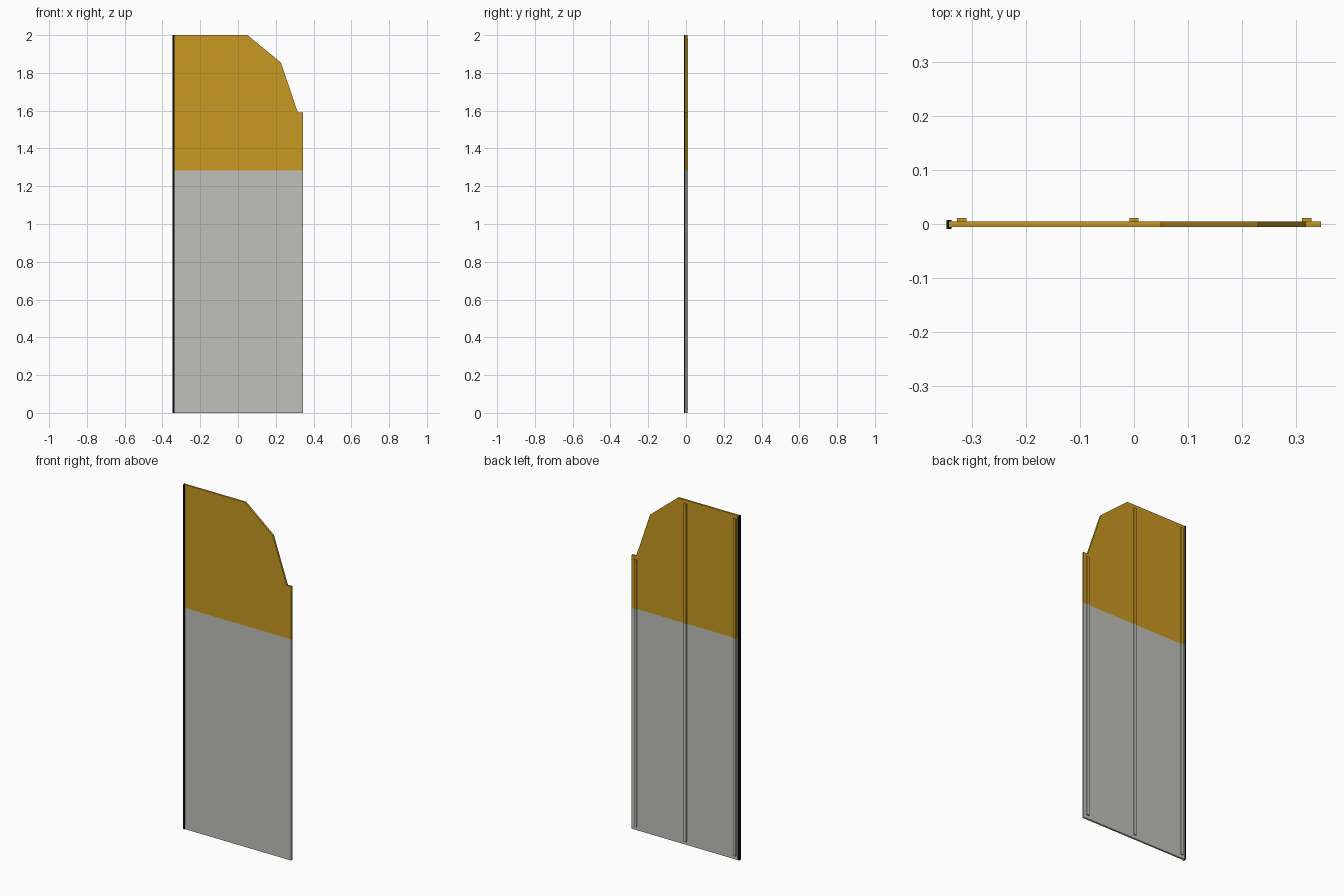
import bpy
import bmesh

cube = bpy.data.objects.get("Cube")
if cube:
    bpy.data.objects.remove(cube)


def material(name, rgb):
    m = bpy.data.materials.new(name)
    m.use_nodes = True
    color = (*rgb, 1.0)
    m.diffuse_color = color
    m.node_tree.nodes["Principled BSDF"].inputs["Base Color"].default_value = color
    return m


grey = material("light_grey", (0.53, 0.53, 0.50))
gold = material("golden_yellow", (0.58, 0.32, 0.015))
black = material("black_edge", (0.004, 0.004, 0.004))

SPLIT = 1.284              # height where grey changes to gold
FRONT, BACK = -0.006, 0.005


def prism(name, points, offset, materials, split=None):
    """Extrude a closed outline by an offset; colour it by height if split."""
    bm = bmesh.new()
    face = bm.faces.new([bm.verts.new(p) for p in points])
    grown = bmesh.ops.extrude_face_region(bm, geom=[face])["geom"]
    bmesh.ops.translate(bm, vec=offset,
                        verts=[v for v in grown if isinstance(v, bmesh.types.BMVert)])
    if split is not None:
        bmesh.ops.bisect_plane(bm, geom=bm.verts[:] + bm.edges[:] + bm.faces[:],
                               plane_co=(0, 0, split), plane_no=(0, 0, 1))
        for f in bm.faces:
            f.material_index = int(f.calc_center_median().z > split)
    bmesh.ops.recalc_face_normals(bm, faces=bm.faces[:])
    mesh = bpy.data.meshes.new(name)
    bm.to_mesh(mesh)
    bm.free()
    for m in materials:
        mesh.materials.append(m)
    obj = bpy.data.objects.new(name, mesh)
    bpy.context.collection.objects.link(obj)
    return obj


# Thin two-tone panel with a clipped upper corner
outline = [(-0.342, 0), (0.345, 0), (0.345, 1.59), (0.317, 1.59),
           (0.227, 1.855), (0.05, 2), (-0.342, 2)]
prism("panel", [(x, FRONT, z) for x, z in outline],
      (0, BACK - FRONT, 0), [grey, gold], SPLIT)

# Vertical stiffening ribs on the back
for name, x, top in (("right_rib", -0.318, 1.98), ("middle_rib", 0, 1.98),
                     ("left_rib", 0.319, 1.57)):
    rect = [(x - 0.0085, 0.02), (x + 0.0085, 0.02), (x + 0.0085, top), (x - 0.0085, top)]
    prism(name, [(a, BACK, z) for a, z in rect], (0, 0.0065, 0), [grey, gold], SPLIT)

# Black U-shaped channel wrapped around the right edge
channel = [(-0.337, -0.0095), (-0.346, -0.0095), (-0.346, 0.007), (-0.337, 0.007),
           (-0.337, BACK), (-0.342, BACK), (-0.342, FRONT), (-0.337, FRONT)]
prism("edge_channel", [(x, y, 0) for x, y in channel], (0, 0, 2), [black])
